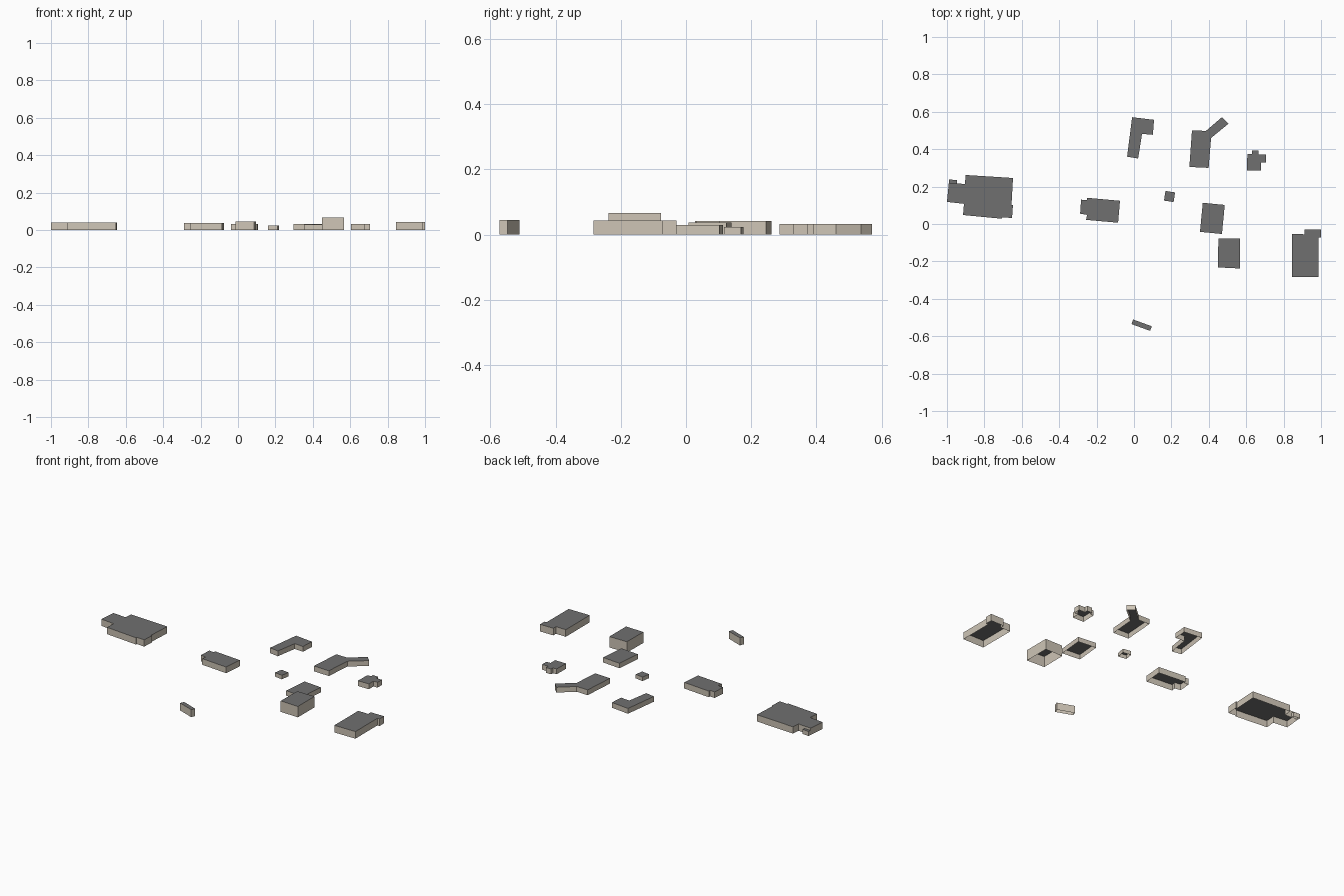
import bpy
import bmesh
from math import cos, sin, radians

# Remove the default cube
default = bpy.data.objects.get("Cube")
if default:
    bpy.data.objects.remove(default, do_unlink=True)


def make_material(name, color):
    material = bpy.data.materials.new(name)
    material.diffuse_color = color
    material.use_nodes = True
    for node in material.node_tree.nodes:
        if node.type == 'BSDF_PRINCIPLED':
            node.inputs["Base Color"].default_value = color
    return material


wall_material = make_material("beige wall", (0.62, 0.56, 0.47, 1))
roof_material = make_material("grey roof", (0.16, 0.16, 0.16, 1))


def rectangle(center_x, center_y, width, depth, degrees):
    """Corners of a turned rectangular footprint."""
    c, s = cos(radians(degrees)), sin(radians(degrees))
    corners = []
    for u, v in ((-1, -1), (1, -1), (1, 1), (-1, 1)):
        x, y = u * width / 2, v * depth / 2
        corners.append((center_x + x * c - y * s, center_y + x * s + y * c))
    return corners


def building(name, height, footprint):
    """Walls rising from the footprint under a flat roof, open at the bottom."""
    bm = bmesh.new()
    base = [bm.verts.new((x, y, 0)) for x, y in footprint]
    top = [bm.verts.new((x, y, height)) for x, y in footprint]
    area = sum(a[0] * b[1] - b[0] * a[1]
               for a, b in zip(footprint, footprint[1:] + footprint[:1]))
    if area < 0:
        base.reverse()
        top.reverse()
    count = len(base)
    for i in range(count):
        j = (i + 1) % count
        bm.faces.new((base[i], base[j], top[j], top[i])).material_index = 0
    bm.faces.new(top).material_index = 1
    mesh = bpy.data.meshes.new(name)
    bm.to_mesh(mesh)
    bm.free()
    mesh.materials.append(wall_material)
    mesh.materials.append(roof_material)
    house = bpy.data.objects.new(name, mesh)
    bpy.context.scene.collection.objects.link(house)
    return house


# Large hall on the right side with its low annex
building("large_hall", 0.041, [
    (-.9, .262), (-.647, .246), (-.655, .102), (-.647, .102), (-.652, .032),
    (-.705, .036), (-.705, .028), (-.914, .048), (-.909, .108), (-1, .118),
    (-.99, .22), (-.904, .214)])
building("hall_annex", 0.027, [
    (-.99, .239), (-.947, .234), (-.947, .217), (-.99, .22)])

# Houses around the middle
building("middle_house", 0.037, [
    (-.283, .13), (-.251, .127), (-.251, .14), (-.075, .124),
    (-.085, .007), (-.256, .022), (-.251, .049), (-.288, .055)])
building("corner_house", 0.032, [
    (-.01, .571), (.107, .557), (.101, .477), (.043, .482),
    (.022, .35), (-.037, .36)])
building("small_shed", 0.024, rectangle(.19, .147, .052, .052, -9))
building("narrow_shed", 0.045, rectangle(.041, -.541, .106, .026, -20))

# Houses on the left side
building("angled_wing_house", 0.032, [
    (.31, .5), (.385, .498), (.47, .571), (.505, .536),
    (.412, .46), (.399, .3), (.296, .305)])
building("stepped_house", 0.032, [
    (.63, .393), (.665, .393), (.665, .372), (.705, .372), (.705, .33),
    (.678, .33), (.678, .286), (.604, .286), (.606, .375), (.63, .375)])
building("low_house", 0.03, rectangle(.419, .03, .118, .156, -5.5))
building("tall_house", 0.066, [
    (.451, -.077), (.568, -.077), (.568, -.238), (.449, -.232)])
building("long_house", 0.043, [
    (.844, -.053), (.911, -.055), (.911, -.029), (1, -.029),
    (1, -.072), (.986, -.072), (.986, -.283), (.844, -.283)])
